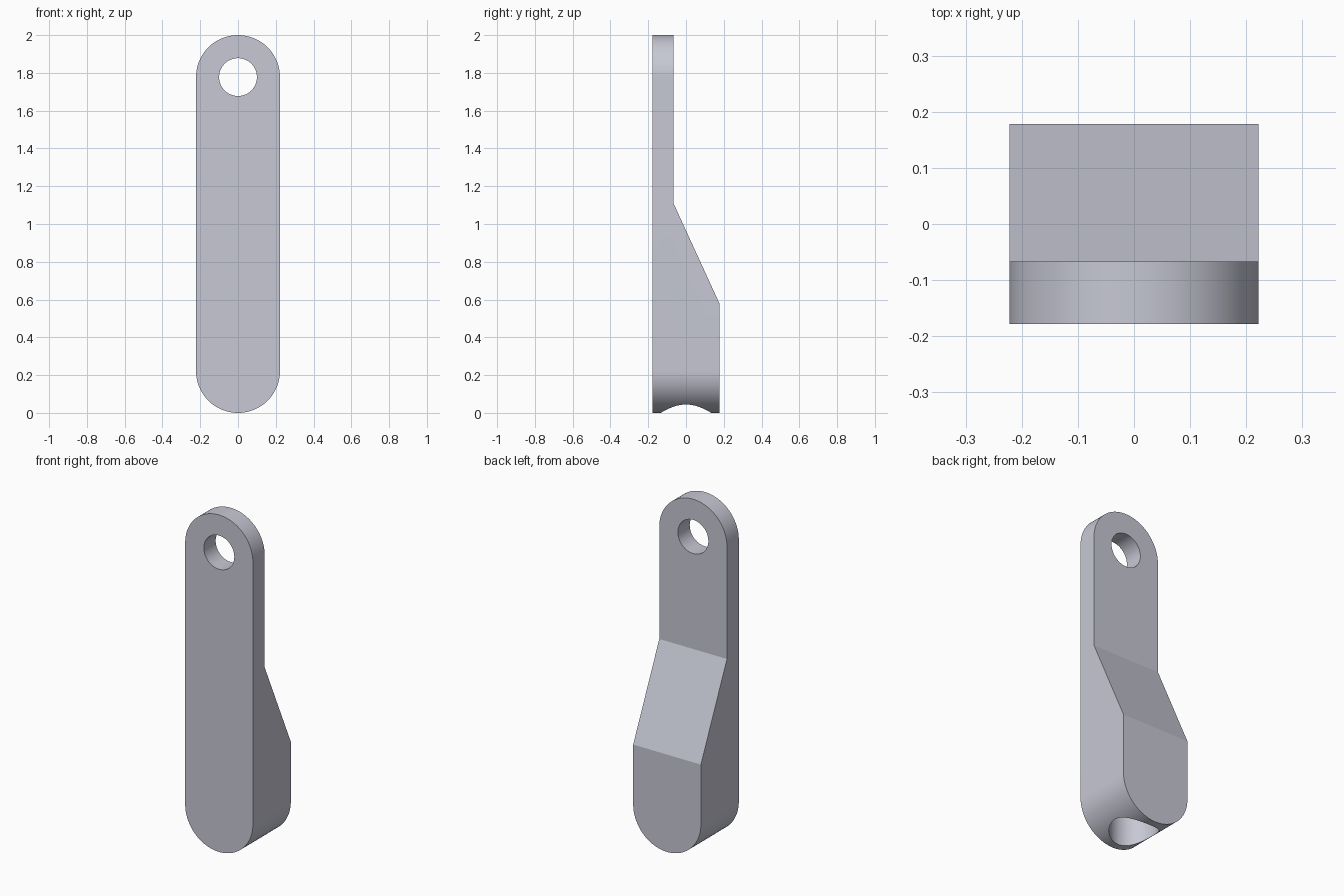
import bpy, bmesh, math
from mathutils import Matrix

cube = bpy.data.objects.get("Cube")
if cube:
    bpy.data.objects.remove(cube, do_unlink=True)

U = 2 / 90            # one design unit: the bar is 90 units long
R = 10 * U            # half width and end radius
FRONT, BACK = -8 * U, 8 * U
LUG_BACK = -3 * U     # rear face of the thin upper lug

metal = bpy.data.materials.new("light grey metal")
metal.use_nodes = True
colour = (0.57, 0.58, 0.66, 1)
metal.diffuse_color = colour
metal.node_tree.nodes["Principled BSDF"].inputs["Base Color"].default_value = colour


def finish(name, bm):
    bmesh.ops.recalc_face_normals(bm, faces=bm.faces)
    mesh = bpy.data.meshes.new(name)
    bm.to_mesh(mesh)
    bm.free()
    mesh.materials.append(metal)
    obj = bpy.data.objects.new(name, mesh)
    bpy.context.collection.objects.link(obj)
    return obj


def prism(name, points, direction):
    """Extrude a closed outline along a direction."""
    bm = bmesh.new()
    face = bm.faces.new([bm.verts.new(p) for p in points])
    out = bmesh.ops.extrude_face_region(bm, geom=[face])
    verts = [v for v in out["geom"] if isinstance(v, bmesh.types.BMVert)]
    bmesh.ops.translate(bm, verts=verts, vec=direction)
    return finish(name, bm)


def cylinder(name, radius, length, matrix):
    bm = bmesh.new()
    bmesh.ops.create_cone(bm, cap_ends=True, segments=96, radius1=radius,
                          radius2=radius, depth=length, matrix=matrix)
    return finish(name, bm)


def cut(target, tool, operation):
    """Apply a boolean and discard the tool."""
    tool.hide_render = True
    mod = target.modifiers.new(tool.name, 'BOOLEAN')
    mod.operation, mod.object, mod.solver = operation, tool, 'EXACT'
    bpy.context.view_layer.objects.active = target
    bpy.ops.object.modifier_apply(modifier=mod.name)
    bpy.data.objects.remove(tool, do_unlink=True)


# Round-ended bar outline, extruded front to back
N = 64
outline = []
for centre, start in ((2 - R, 0), (R, math.pi)):
    for i in range(N + 1):
        a = start + math.pi * i / N
        outline.append((R * math.cos(a), FRONT, centre + R * math.sin(a)))
bar = prism("lever_bar", outline, (0, BACK - FRONT, 0))

# Remove the wedge behind the lug, leaving a sloped shoulder
wedge = [(LUG_BACK, 2.2), (LUG_BACK, 50 * U), (BACK, 26 * U),
         (BACK + 0.2, 26 * U), (BACK + 0.2, 2.2)]
cut(bar, prism("shoulder_cutter", [(-0.5, y, z) for y, z in wedge], (1, 0, 0)),
    'DIFFERENCE')

# Pin hole through the lug
cut(bar, cylinder("pin_cutter", 4.5 * U, 1,
                  Matrix.Translation((0, 0, 2 - R)) @ Matrix.Rotation(math.pi / 2, 4, 'X')),
    'DIFFERENCE')

# Blind bore up into the rounded foot
DEPTH = 20 * U
cut(bar, cylinder("bore_cutter", 6 * U, DEPTH + 0.2,
                  Matrix.Translation((0, 0, (DEPTH - 0.2) / 2))),
    'DIFFERENCE')

# Smooth curved walls, keep the edges crisp
bpy.ops.object.select_all(action='DESELECT')
bar.select_set(True)
bpy.context.view_layer.objects.active = bar
bpy.ops.object.shade_smooth_by_angle(angle=math.radians(20))
